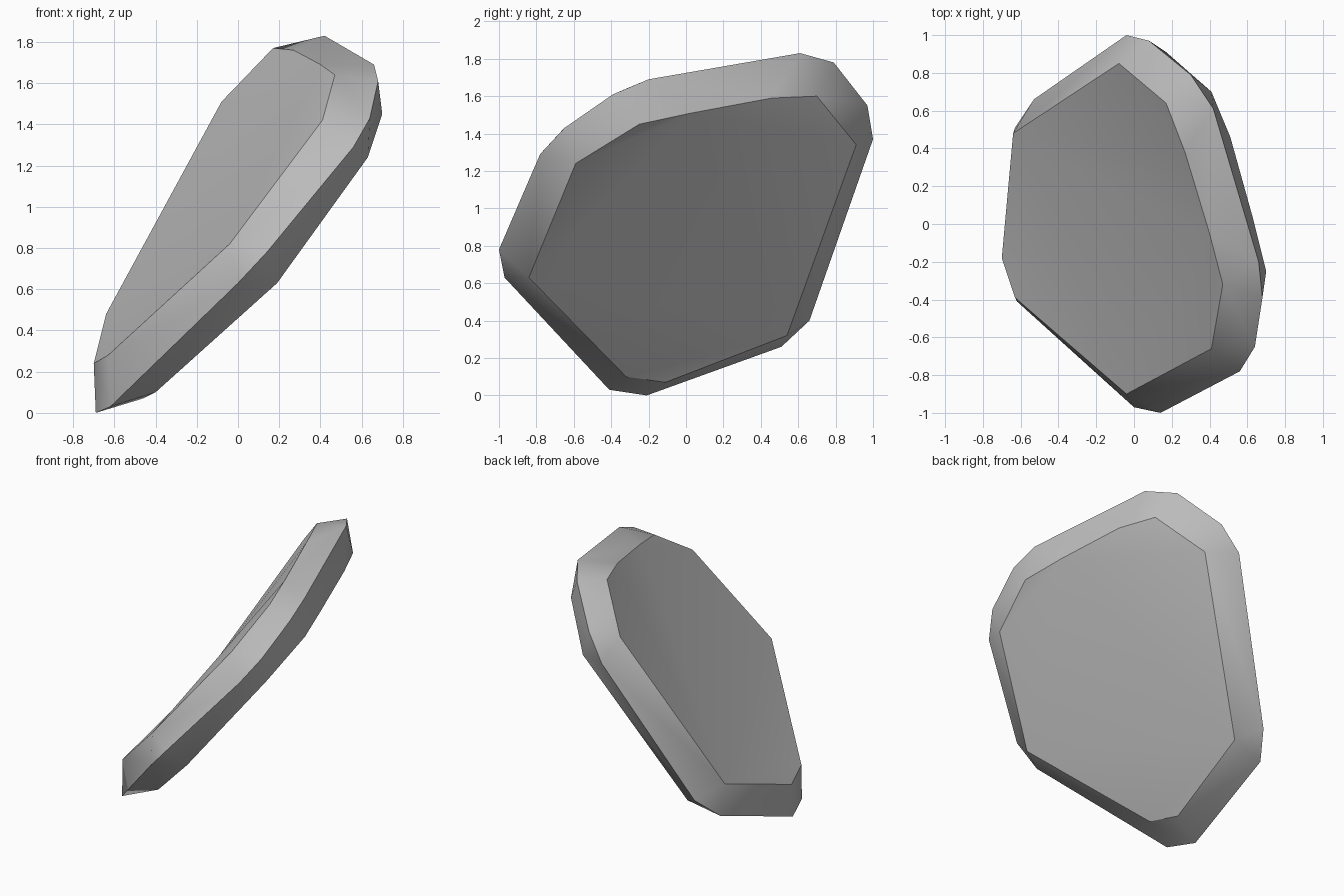
import bpy
import bmesh
from mathutils import Vector

# Remove the default cube only
default_cube = bpy.data.objects.get("Cube")
if default_cube:
    bpy.data.objects.remove(default_cube, do_unlink=True)

# Single stone colour
stone = bpy.data.materials.new("stone_grey")
stone.use_nodes = True
colour = (0.5, 0.5, 0.5, 1)
stone.diffuse_color = colour
shader = stone.node_tree.nodes["Principled BSDF"]
shader.inputs["Base Color"].default_value = colour
shader.inputs["Roughness"].default_value = 0.8

# Outline of the upper flat face
upper_outline = [
    (-.04, -.9, .82), (.41, -.66, 1.42), (.47, -.32, 1.64), (.4, -.05, 1.69),
    (.27, .38, 1.76), (.17, .64, 1.77), (-.08, .85, 1.51), (-.64, .48, .48),
    (-.7, -.18, .24), (-.63, -.39, .28)]

# Widest outline, with chipped corners
rim_outline = [
    (0, -.97, .63), (.14, -1, .78), (.56, -.78, 1.29), (.64, -.65, 1.43),
    (.68, -.39, 1.61), (.66, -.2, 1.69), (.42, .61, 1.83), (.3, .79, 1.78),
    (.08, .97, 1.55), (-.04, 1, 1.37), (-.53, .66, .4), (-.63, .51, .26),
    (-.69, -.21, 0), (-.62, -.41, .03)]

# Outline of the lower flat face
lower_outline = [
    (.19, -.84, .63), (.63, -.59, 1.24), (.7, -.25, 1.45), (.63, .03, 1.51),
    (.51, .46, 1.59), (.41, .7, 1.6), (.17, .91, 1.34), (-.39, .54, .32),
    (-.46, -.11, .07), (-.4, -.32, .1)]


def add_ring(bm, outline):
    """Add one closed outline as loose vertices."""
    return [bm.verts.new(Vector(point)) for point in outline]


def zip_rings(bm, first, second):
    """Join two closed outlines, always taking the shorter diagonal."""
    i = j = 0
    while i < len(first) or j < len(second):
        a, b = first[i % len(first)], second[j % len(second)]
        next_a = first[(i + 1) % len(first)]
        next_b = second[(j + 1) % len(second)]
        step_first = (next_a.co - b.co).length < (next_b.co - a.co).length
        if j == len(second) or (i < len(first) and step_first):
            bm.faces.new((a, b, next_a))
            i += 1
        else:
            bm.faces.new((a, b, next_b))
            j += 1


bm = bmesh.new()
rings = [add_ring(bm, outline)
         for outline in (upper_outline, rim_outline, lower_outline)]
upper, rim, lower = rings

# Bevelled sides, then the two broad faces
zip_rings(bm, upper, rim)
zip_rings(bm, rim, lower)
caps = [bm.faces.new(upper), bm.faces.new(lower)]
bmesh.ops.recalc_face_normals(bm, faces=bm.faces[:])
bmesh.ops.triangulate(bm, faces=caps, quad_method='BEAUTY', ngon_method='BEAUTY')

# Smooth faces with crisp ridges along the three outlines
for face in bm.faces:
    face.smooth = True
for ring in rings:
    for start, end in zip(ring, ring[1:] + ring[:1]):
        edge = bm.edges.get((start, end))
        if edge:
            edge.smooth = False

mesh = bpy.data.meshes.new("stone_slab")
bm.to_mesh(mesh)
bm.free()
mesh.materials.append(stone)
slab = bpy.data.objects.new("stone_slab", mesh)
bpy.context.collection.objects.link(slab)
